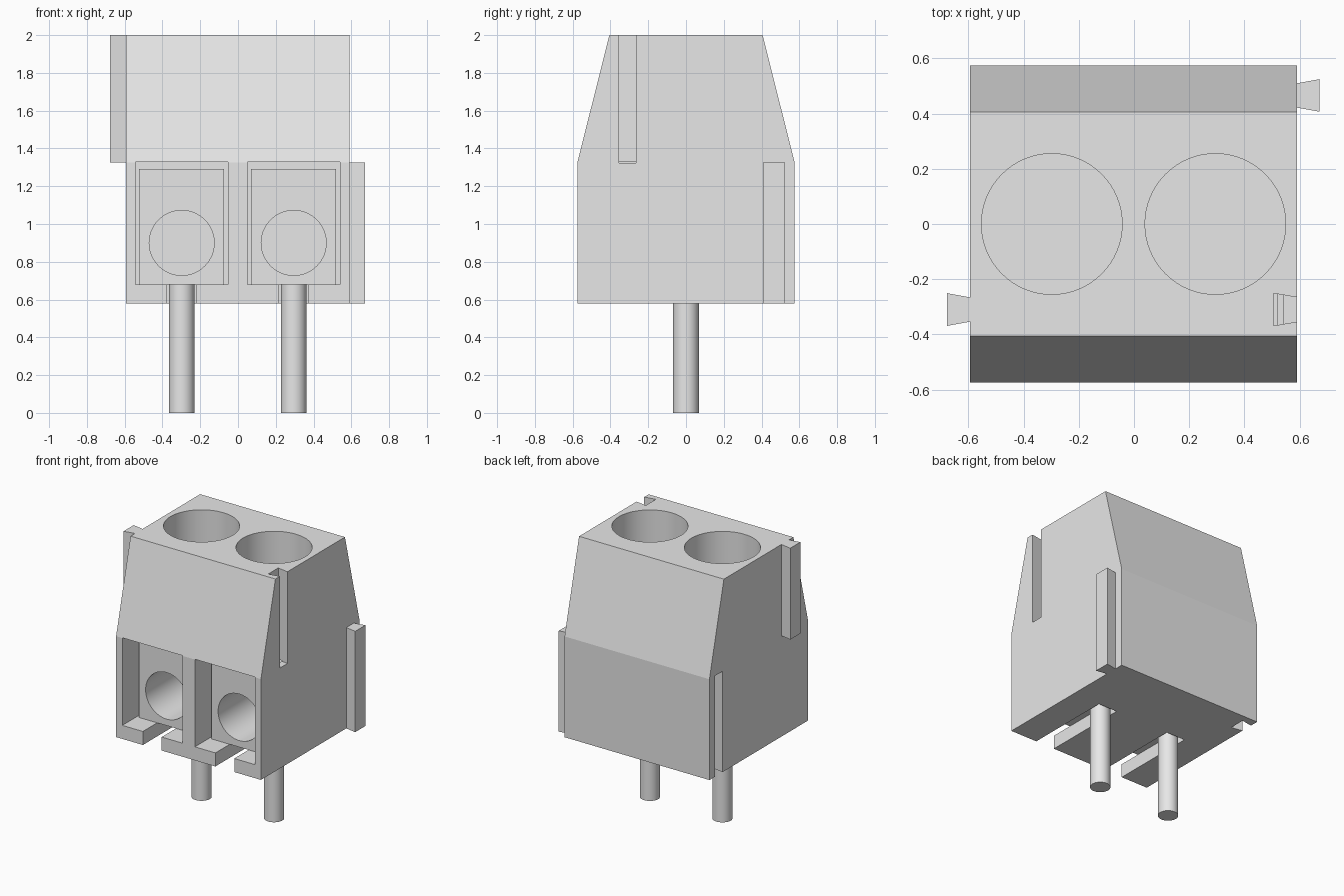
import bpy
import bmesh
from math import radians
from mathutils import Vector

if "Cube" in bpy.data.objects:
    bpy.data.objects.remove(bpy.data.objects["Cube"], do_unlink=True)

grey = bpy.data.materials.new("light grey")
grey.use_nodes = True
grey.diffuse_color = (0.8, 0.8, 0.8, 1)
grey.node_tree.nodes["Principled BSDF"].inputs["Base Color"].default_value = (0.8, 0.8, 0.8, 1)


def prism(name, profile, direction):
    """Closed solid: a 3D polygon swept along a direction."""
    bm = bmesh.new()
    face = bm.faces.new([bm.verts.new(p) for p in profile])
    swept = bmesh.ops.extrude_face_region(bm, geom=[face])["geom"]
    verts = [v for v in swept if isinstance(v, bmesh.types.BMVert)]
    bmesh.ops.translate(bm, verts=verts, vec=Vector(direction))
    bmesh.ops.recalc_face_normals(bm, faces=bm.faces)
    mesh = bpy.data.meshes.new(name)
    bm.to_mesh(mesh)
    bm.free()
    mesh.materials.append(grey)
    obj = bpy.data.objects.new(name, mesh)
    bpy.context.collection.objects.link(obj)
    return obj


def box(name, x0, x1, y0, y1, z0, z1):
    return prism(name, [(x0, y0, z0), (x1, y0, z0), (x1, y1, z0), (x0, y1, z0)],
                 (0, 0, z1 - z0))


def cylinder(name, radius, centre, length, tilt=0):
    bpy.ops.mesh.primitive_cylinder_add(vertices=64, radius=radius, depth=length,
                                        location=centre, rotation=(tilt, 0, 0))
    obj = bpy.context.object
    obj.name = name
    obj.data.materials.append(grey)
    return obj


def dovetail(name, x_narrow, x_wide, y, z0, z1):
    """Upright rail that widens from x_narrow to x_wide."""
    return prism(name, [(x_narrow, y - 0.044, z0), (x_wide, y - 0.059, z0),
                        (x_wide, y + 0.059, z0), (x_narrow, y + 0.044, z0)],
                 (0, 0, z1 - z0))


def activate(obj):
    bpy.ops.object.select_all(action="DESELECT")
    obj.select_set(True)
    bpy.context.view_layer.objects.active = obj


def cut(obj, cutters):
    for cutter in cutters:
        cutter.hide_render = True
        activate(obj)
        mod = obj.modifiers.new("cut", "BOOLEAN")
        mod.operation = "DIFFERENCE"
        mod.solver = "EXACT"
        mod.object = cutter
        bpy.ops.object.modifier_apply(modifier=mod.name)
        bpy.data.objects.remove(cutter, do_unlink=True)


def smooth(obj):
    activate(obj)
    bpy.ops.object.shade_smooth_by_angle(angle=radians(12))


LEFT, RIGHT = -0.594, 0.59
BOTTOM, SHOULDER, TOP = 0.58, 1.325, 2.0
FLOOR = 0.68
FRONT_RAIL, BACK_RAIL = -0.31, 0.466

# Housing with sloped shoulders front and back
half = [(0.575, BOTTOM), (0.575, SHOULDER), (0.406, TOP)]
outline = half + [(-y, z) for y, z in reversed(half)]
housing = prism("housing", [(LEFT, y, z) for y, z in outline], (RIGHT - LEFT, 0, 0))

# Grooves that take the neighbouring rails
cutters = [dovetail("groove", RIGHT + 0.001, RIGHT - 0.085, FRONT_RAIL, SHOULDER - 0.003, TOP + 0.1),
           dovetail("groove", LEFT - 0.001, LEFT + 0.085, BACK_RAIL, BOTTOM - 0.1, SHOULDER)]

# Wire pockets, floor slots and screw wells, with a clamp and pin per pole
for side, x in (("right", -0.298), ("left", 0.295)):
    cutters += [
        box("pocket", x - 0.245, x + 0.245, -0.7, 0.27, FLOOR, SHOULDER + 0.002),
        box("floor_slot", x - 0.077, x + 0.077, -0.7, 0.078, BOTTOM - 0.1, FLOOR + 0.03),
        cylinder("screw_well", 0.255, (x, 0, 1.85), 0.8),
    ]
    clamp = box(side + "_wire_clamp", x - 0.225, x + 0.225, -0.408, 0.25, FLOOR, 1.29)
    cut(clamp, [cylinder("wire_hole", 0.172, (x, -0.3, 0.9), 0.9, radians(90))])
    smooth(clamp)
    pin = cylinder(side + "_pin", 0.068, (x, 0, FLOOR / 2), FLOOR)
    smooth(pin)

cut(housing, cutters)
smooth(housing)

# Dovetail rails, one high at the front and one low at the back
dovetail("right_rail", LEFT, LEFT - 0.083, FRONT_RAIL, SHOULDER, TOP)
dovetail("left_rail", RIGHT, RIGHT + 0.083, BACK_RAIL, BOTTOM, SHOULDER)
